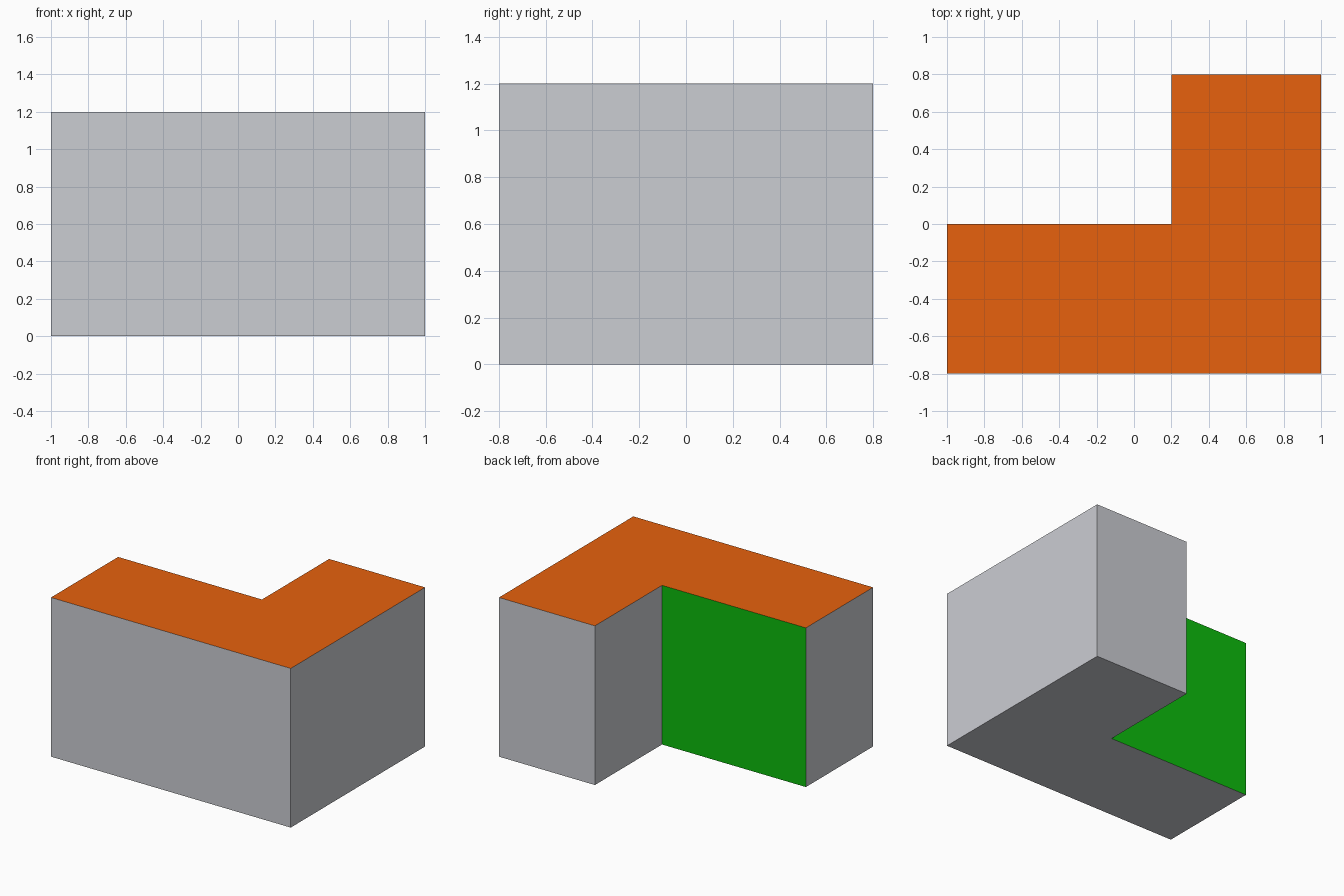
import bpy
import bmesh

if "Cube" in bpy.data.objects:
    bpy.data.objects.remove(bpy.data.objects["Cube"])


def material(name, color):
    mat = bpy.data.materials.new(name)
    mat.diffuse_color = color
    mat.use_nodes = True
    mat.node_tree.nodes["Principled BSDF"].inputs["Base Color"].default_value = mat.diffuse_color
    return mat


# L-shaped footprint, counter-clockwise from above
HEIGHT = 1.2
outline = [(-1, -0.8), (1, -0.8), (1, 0.8), (0.2, 0.8), (0.2, 0), (-1, 0)]

# Extrude the footprint into a solid block
bm = bmesh.new()
base = bm.faces.new([bm.verts.new((x, y, 0)) for x, y in outline])
top = bmesh.ops.extrude_face_region(bm, geom=[base], use_keep_orig=True)
bmesh.ops.translate(bm, vec=(0, 0, HEIGHT),
                    verts=[g for g in top["geom"] if isinstance(g, bmesh.types.BMVert)])
bmesh.ops.recalc_face_normals(bm, faces=bm.faces)

# Orange roof, green inner wall of the notch, grey elsewhere
for face in bm.faces:
    center = face.calc_center_median()
    if face.normal.z > 0.9:
        face.material_index = 1
    elif face.normal.y > 0.9 and abs(center.y) < 0.01:
        face.material_index = 2

mesh = bpy.data.meshes.new("l_shaped_block")
bm.to_mesh(mesh)
bm.free()
mesh.materials.append(material("grey", (0.6, 0.61, 0.65, 1)))
mesh.materials.append(material("orange", (0.8, 0.12, 0.004, 1)))
mesh.materials.append(material("green", (0.004, 0.5, 0.004, 1)))
block = bpy.data.objects.new("l_shaped_block", mesh)
bpy.context.collection.objects.link(block)
